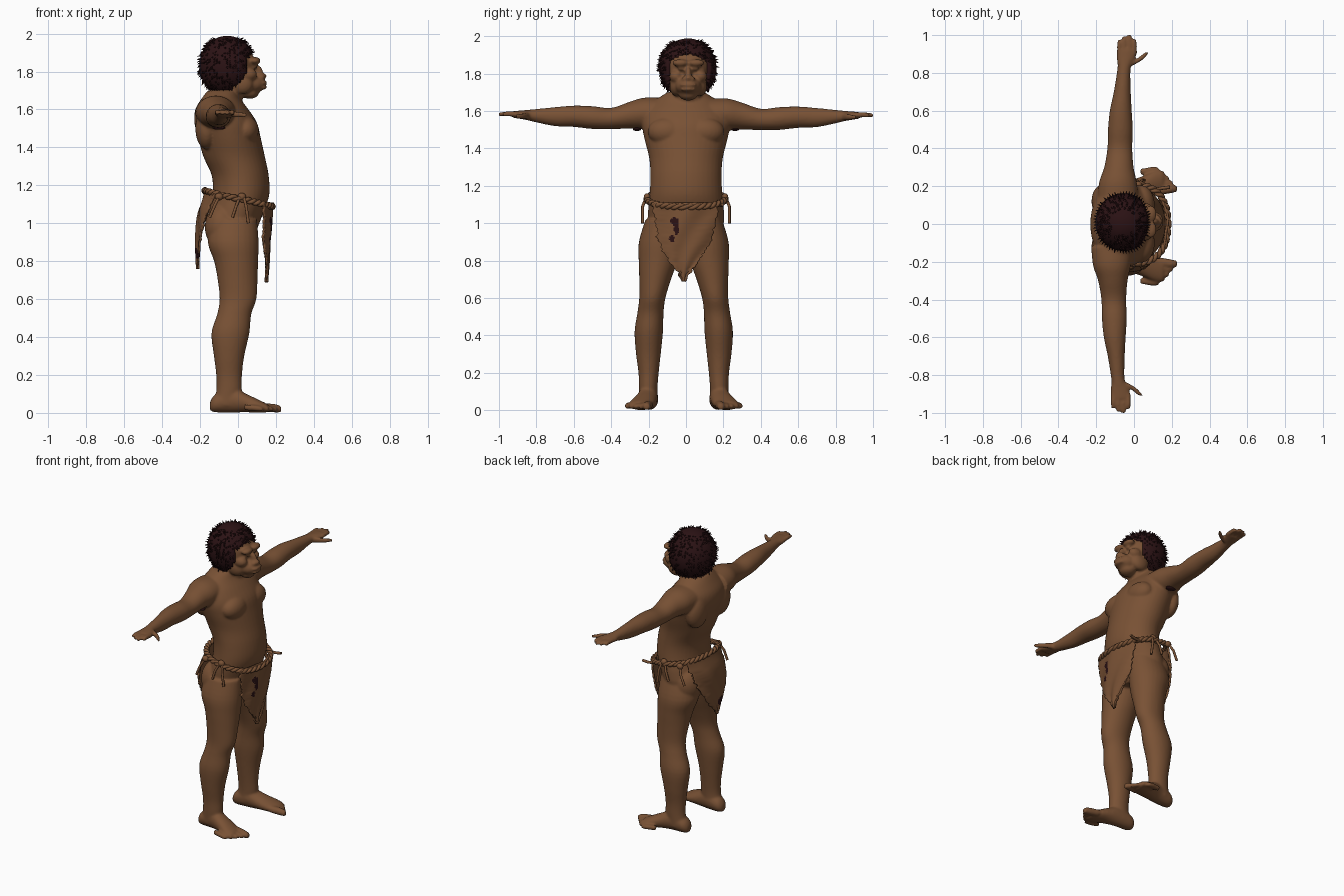
import bpy, bmesh, math, random
from mathutils import Vector, Matrix

if "Cube" in bpy.data.objects:
    bpy.data.objects.remove(bpy.data.objects["Cube"])
random.seed(4)


def material(name, rgb):
    m = bpy.data.materials.new(name)
    m.diffuse_color = (*rgb, 1)
    m.use_nodes = True
    m.node_tree.nodes["Principled BSDF"].inputs["Base Color"].default_value = m.diffuse_color
    return m


BROWN = material("warm_brown", (0.19, 0.083, 0.035))
DARK = material("dark_hair", (0.024, 0.006, 0.007))


def finish(name, bm, mats, mods=()):
    bmesh.ops.recalc_face_normals(bm, faces=bm.faces)
    me = bpy.data.meshes.new(name)
    bm.to_mesh(me)
    bm.free()
    ob = bpy.data.objects.new(name, me)
    bpy.context.collection.objects.link(ob)
    for m in mats:
        me.materials.append(m)
    bpy.context.view_layer.objects.active = ob
    for kind, props in mods:
        mod = ob.modifiers.new(kind.lower(), kind)
        for k, v in props.items():
            setattr(mod, k, v)
        bpy.ops.object.modifier_apply(modifier=mod.name)
    ob.data.shade_smooth()
    return ob


def spline(rows, n=4):
    """Catmull-Rom interpolation of rows of numbers."""
    out = []
    for i in range(len(rows) - 1):
        a, b, c, d = (rows[min(max(i + k, 0), len(rows) - 1)] for k in (-1, 0, 1, 2))
        for j in range(n):
            t = j / n
            out.append([0.5 * (2 * q + (r - p) * t + (2 * p - 5 * q + 4 * r - s) * t * t
                               + (3 * q - p - 3 * r + s) * t ** 3) for p, q, r, s in zip(a, b, c, d)])
    return out + [list(rows[-1])]


AXES = {'x': (Vector((0, 1, 0)), Vector((0, 0, 1))), 'y': (Vector((1, 0, 0)), Vector((0, 0, 1))),
        'z': (Vector((1, 0, 0)), Vector((0, 1, 0)))}


def tube(bm, axis, rows, seg=28):
    """Loft of ellipses; row = x, y, z, radius_u, radius_v."""
    u, v = AXES[axis]
    rings = []
    for x, y, z, ru, rv in spline(rows):
        c = Vector((x, y, z))
        rings.append([bm.verts.new(c + u * ru * math.cos(k * math.tau / seg) + v * rv * math.sin(k * math.tau / seg))
                      for k in range(seg)])
    faces = [bm.faces.new(rings[0]), bm.faces.new(rings[-1])]
    for a, b in zip(rings, rings[1:]):
        for k in range(seg):
            faces.append(bm.faces.new((a[k], a[(k + 1) % seg], b[(k + 1) % seg], b[k])))
    bmesh.ops.recalc_face_normals(bm, faces=faces)


def ball(bm, c, r):
    bmesh.ops.create_uvsphere(bm, u_segments=24, v_segments=16, radius=1,
                              matrix=Matrix.Translation(c) @ Matrix.Diagonal((*r, 1)))


# ---- body: torso and neck
bm = bmesh.new()
tube(bm, 'z', [(x, 0, z, rx, ry) for z, x, rx, ry in [
    (.89, -.02, .09, .12), (.98, -.03, .135, .195), (1.06, -.01, .145, .203), (1.15, .015, .15, .195),
    (1.25, .012, .15, .19), (1.35, -.02, .162, .197), (1.45, -.045, .165, .222), (1.53, -.065, .165, .235),
    (1.60, -.085, .14, .22), (1.66, -.09, .1, .16), (1.70, -.08, .08, .1)]], 40)
tube(bm, 'z', [(-.08, .005, 1.6, .1, .1), (-.06, .008, 1.68, .085, .088), (-.04, .01, 1.8, .08, .08)])

for s in (1, -1):
    # chest, shoulder blade and buttock masses
    ball(bm, (.04, s * .1, 1.49), (.07, .105, .075))
    ball(bm, (-.165, s * .12, 1.5), (.06, .09, .11))
    ball(bm, (-.085, s * .1 - .01, .98), (.09, .105, .12))
    # arm
    dx, dz = (0, 0) if s > 0 else (-.032, .005)
    tube(bm, 'y', [(x + dx, s * y, z + dz, rx, rz) for y, x, z, rx, rz in [
        (.12, -.085, 1.58, .11, .085), (.22, -.085, 1.582, .1, .085), (.3, -.08, 1.573, .078, .072),
        (.4, -.075, 1.555, .066, .057), (.5, -.072, 1.56, .066, .061), (.6, -.07, 1.567, .058, .057),
        (.7, -.062, 1.565, .045, .051), (.8, -.055, 1.57, .036, .036), (.84, -.05, 1.573, .037, .029),
        (.88, -.042, 1.575, .05, .023), (.925, -.038, 1.577, .051, .018)]])
    # fingers and thumb
    for k, tip in enumerate((.975, .995, 1.003, .98)):
        fx = -.078 + .027 * k + dx
        tube(bm, 'y', [(fx, s * .9, 1.577 + dz, .013, .014), (fx, s * .95, 1.58 + dz, .0125, .014),
                       (fx, s * tip, 1.577 + dz, .011, .011)], 12)
    tube(bm, 'y', [(-.03 + dx, s * .84, 1.57 + dz, .026, .02), (.025 + dx, s * .868, 1.568 + dz, .02, .017),
                   (.068 + dx, s * .908, 1.566 + dz, .013, .012)], 12)
    # leg
    tube(bm, 'z', [(x, s * y - .012, z, rx, ry) for z, x, y, rx, ry in [
        (1.02, -.02, .115, .12, .09), (.9, -.025, .128, .134, .112), (.8, -.01, .137, .116, .104),
        (.7, -.002, .153, .105, .085), (.6, 0, .168, .097, .07), (.52, -.02, .178, .09, .07),
        (.42, -.04, .187, .1, .076), (.3, -.047, .189, .08, .066), (.2, -.047, .188, .068, .054),
        (.12, -.047, .19, .067, .05), (.04, -.06, .188, .07, .05)]])
    # foot and toes
    tube(bm, 'x', [(x, s * y - .012, z, ry, rz) for x, y, z, ry, rz in [
        (-.148, .185, .035, .02, .022), (-.12, .185, .05, .046, .047), (-.03, .19, .066, .052, .064),
        (.05, .207, .05, .06, .047), (.11, .226, .035, .066, .034), (.155, .238, .025, .056, .022)]])
    for k, (tx, ty) in enumerate([(.228, .198), (.205, .228), (.186, .254), (.162, .278), (.132, .3)]):
        r = .023 if k == 0 else .016
        tube(bm, 'x', [(tx - .1, s * (ty - .012) - .012, .03, r, r), (tx - .03, s * ty - .012, .024, r, r),
                       (tx, s * ty - .012, .018, r * .7, r * .7)], 12)
    # cheekbone, ear-side jaw, eye, nostril
    ball(bm, (.055, .012 + s * .065, 1.785), (.045, .036, .035))
    ball(bm, (.02, .012 + s * .065, 1.735), (.06, .035, .055))
    ball(bm, (.088, .012 + s * .037, 1.826), (.014, .02, .011))
    ball(bm, (.122, .012 + s * .02, 1.772), (.02, .016, .014))
    ball(bm, (.088, .012 + s * .042, 1.857), (.032, .045, .02))

# ---- head: skull, nose, muzzle, chin, lips
for c, r in [((-.03, .01, 1.83), (.118, .118, .14)), ((.1, .012, 1.795), (.032, .018, .04)),
             ((.125, .012, 1.776), (.027, .02, .017)), ((.07, .012, 1.735), (.075, .07, .052)),
             ((.062, .012, 1.69), (.05, .052, .034)), ((.133, .012, 1.741), (.022, .046, .011)),
             ((.13, .012, 1.716), (.022, .043, .011))]:
    ball(bm, c, r)
for v in bm.verts:
    v.co.z = max(v.co.z, .001)
finish("body", bm, [BROWN], [("REMESH", dict(mode='VOXEL', voxel_size=.0075)),
                             ("SMOOTH", dict(factor=.5, iterations=6))])

# ---- hair cap with an opening for the face
bm = bmesh.new()
C = Vector((-.056, .01, 1.828))
bmesh.ops.create_uvsphere(bm, u_segments=64, v_segments=48, radius=1,
                          matrix=Matrix.Translation(C) @ Matrix.Diagonal((.148, .153, .16, 1)))


def is_face_opening(p):
    limit = .025 if p.z > 1.8 else .025 - (1.8 - p.z) * .6
    arch = 1.905 - 3 * (p.y - .012) ** 2
    return p.x > limit and abs(p.y - .012) < .112 and p.z < arch


bmesh.ops.delete(bm, geom=[f for f in bm.faces if is_face_opening(f.calc_center_median())], context='FACES')
roots = [v.co.copy() for v in bm.verts]
finish("hair_cap", bm, [DARK], [("SOLIDIFY", dict(thickness=.04, offset=-1))])

# ---- hair tufts
bm = bmesh.new()
for p in random.sample([q for q in roots if not is_face_opening(q) and q.z < 1.975], 600):
    n = (p - C).normalized()
    side = n.cross(Vector((0, 0, 1))).normalized()
    down = side.cross(n)
    down = down if down.z < 0 else -down
    tip = bm.verts.new(p + n * random.uniform(.008, .02) + down * random.uniform(.005, .02))
    base = [bm.verts.new(p - n * .006 + side * .009 * math.cos(a) + down * .009 * math.sin(a))
            for a in (0, 2.09, 4.19)]
    for i in range(3):
        bm.faces.new((base[i], base[(i + 1) % 3], tip))
    bm.faces.new(base[::-1])
finish("hair_tufts", bm, [DARK])


# ---- hide flaps: tapering, ragged, wrapped round the hips
def flap(name, widths, xs, top, bottom, lean, spots):
    n = 44
    bm = bmesh.new()
    prof = spline([(w, x) for w, x in zip(widths, xs)], n // 4)
    sign = 1 if xs[0] > 0 else -1
    grid = []
    for i, (w, x) in enumerate(prof):
        v = i / n
        jag = [max(w + random.uniform(-.009, .009) * (i % 2 + .3), .004) for _ in range(2)]
        row = []
        for j in range(n + 1):
            u = 2 * j / n - 1
            y = u * jag[u > 0]
            row.append(bm.verts.new((x - sign * (1.5 * y * y) + .004 * math.sin(9 * v + 6 * u),
                                     y + lean * v, top - v * (top - bottom))))
        grid.append(row)
    for a, b in zip(grid, grid[1:]):
        for j in range(n):
            f = bm.faces.new((a[j], a[j + 1], b[j + 1], b[j]))
            c = f.calc_center_median()
            f.material_index = int(any(((c.y - y) / ry) ** 2 + ((c.z - z) / rz) ** 2 < 1 for y, z, ry, rz in spots))
    finish(name, bm, [BROWN, DARK], [("SOLIDIFY", dict(thickness=.012, offset=0))])


flap("front_flap", (.178, .16, .135, .08, .005), (.176, .172, .166, .158, .15), 1.11, .69, -.012,
     [(-.06, 1.01, .021, .02), (-.05, .97, .013, .03), (-.075, .917, .013, .018)])
flap("back_flap", (.178, .165, .135, .08, .005), (-.172, -.205, -.215, -.217, -.212), 1.16, .76, -.03,
     [(-.06, .84, .03, .03)])


# ---- rope belt, ties and knots
def rope(name, pts, r, cyclic=False):
    cu = bpy.data.curves.new(name, 'CURVE')
    cu.dimensions = '3D'
    cu.bevel_depth, cu.bevel_resolution, cu.use_fill_caps = r, 2, True
    sp = cu.splines.new('POLY')
    sp.points.add(len(pts) - 1)
    for q, p in zip(sp.points, pts):
        q.co = (*p, 1)
    sp.use_cyclic_u = cyclic
    cu.materials.append(BROWN)
    ob = bpy.data.objects.new(name, cu)
    bpy.context.collection.objects.link(ob)
    bpy.context.view_layer.objects.active = ob
    ob.select_set(True)
    bpy.ops.object.convert(target='MESH')
    ob.select_set(False)


for strand in (0, math.pi):
    pts = []
    for k in range(160):
        t = k * math.tau / 160
        w, ct, st = 18 * t + strand, math.cos(t), math.sin(t)
        e = 1 + .008 / .19 * math.cos(w)
        pts.append((.003 + .178 * e * math.copysign(abs(ct) ** .85, ct),
                    .208 * e * math.copysign(abs(st) ** .85, st), 1.13 - .042 * ct + .008 * math.sin(w)))
    rope("belt_strand", pts, .011, True)
rope("belt_tail", [(.1, .18, 1.1), (.15, .19, 1.095), (.19, .195, 1.1)], .009)
bm = bmesh.new()
for s in (1, -1):
    for x0, x1, z1 in ((.03, .055, 1.0), (.01, -.03, 1.03), (-.1, -.15, 1.03)):
        rope("tie_string", [(x0, s * .212, 1.14), ((x0 + x1) / 2, s * .232, 1.09), (x1, s * .232, z1)], .008)
    for x in (.02, -.1):
        ball(bm, (x, s * .208, 1.14), (.022, .018, .02))
finish("belt_knots", bm, [BROWN])

# ---- armpit hair
bm = bmesh.new()
for s in (1, -1):
    ball(bm, (-.075 if s > 0 else -.1, s * .262, 1.503), (.034, .022, .01))
finish("armpit_hair", bm, [DARK])
